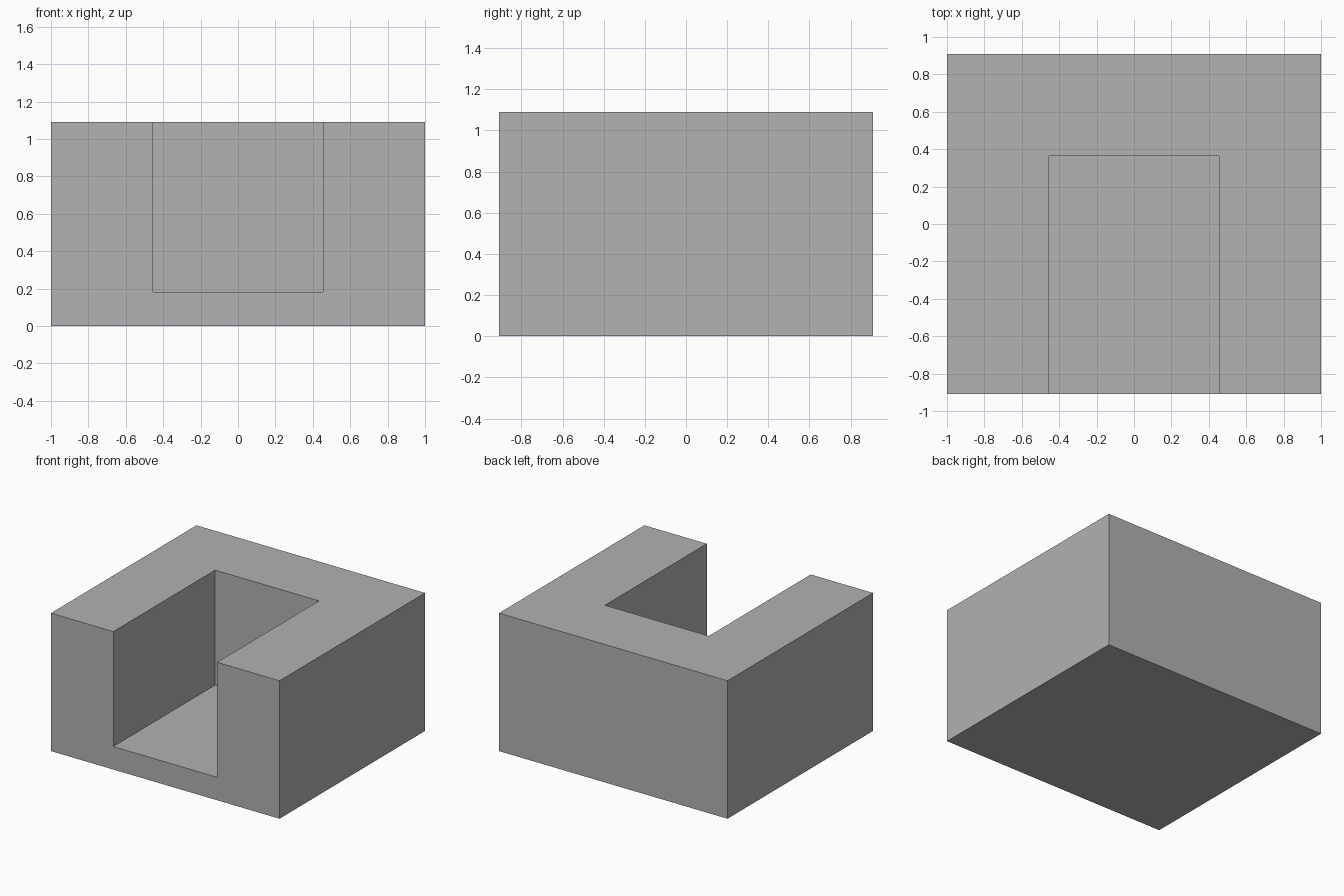
import bpy

# Remove the default cube
default = bpy.data.objects.get("Cube")
if default:
    bpy.data.objects.remove(default, do_unlink=True)

# Overall size, and the unit the proportions are based on
U = 1 / 11
WIDTH, DEPTH, HEIGHT = 22 * U, 20 * U, 12 * U
SLOT_WIDTH, FLOOR, BACK_WALL = 10 * U, 2 * U, 6 * U
OVERSHOOT = 0.2

# Single grey material
grey = bpy.data.materials.new("plain grey")
grey.use_nodes = True
colour = (0.445, 0.445, 0.445, 1)
grey.diffuse_color = colour
grey.node_tree.nodes["Principled BSDF"].inputs["Base Color"].default_value = colour


def box(name, low, high):
    """Axis-aligned box between two corners, with its transform applied."""
    centre = [(a + b) / 2 for a, b in zip(low, high)]
    bpy.ops.mesh.primitive_cube_add(size=1, location=centre)
    obj = bpy.context.object
    obj.name = name
    obj.scale = [b - a for a, b in zip(low, high)]
    bpy.ops.object.transform_apply(location=True, rotation=False, scale=True)
    obj.data.materials.append(grey)
    return obj


# Slot cutter, open to the front and the top
cutter = box("slot_cutter",
             (-SLOT_WIDTH / 2, -DEPTH / 2 - OVERSHOOT, FLOOR),
             (SLOT_WIDTH / 2, DEPTH / 2 - BACK_WALL, HEIGHT + OVERSHOOT))
cutter.hide_render = True

# Solid block with the slot cut out of it
block = box("slotted_block",
            (-WIDTH / 2, -DEPTH / 2, 0),
            (WIDTH / 2, DEPTH / 2, HEIGHT))
slot = block.modifiers.new("slot", 'BOOLEAN')
slot.operation = 'DIFFERENCE'
slot.solver = 'EXACT'
slot.object = cutter
bpy.ops.object.modifier_apply(modifier=slot.name)
bpy.data.objects.remove(cutter, do_unlink=True)
